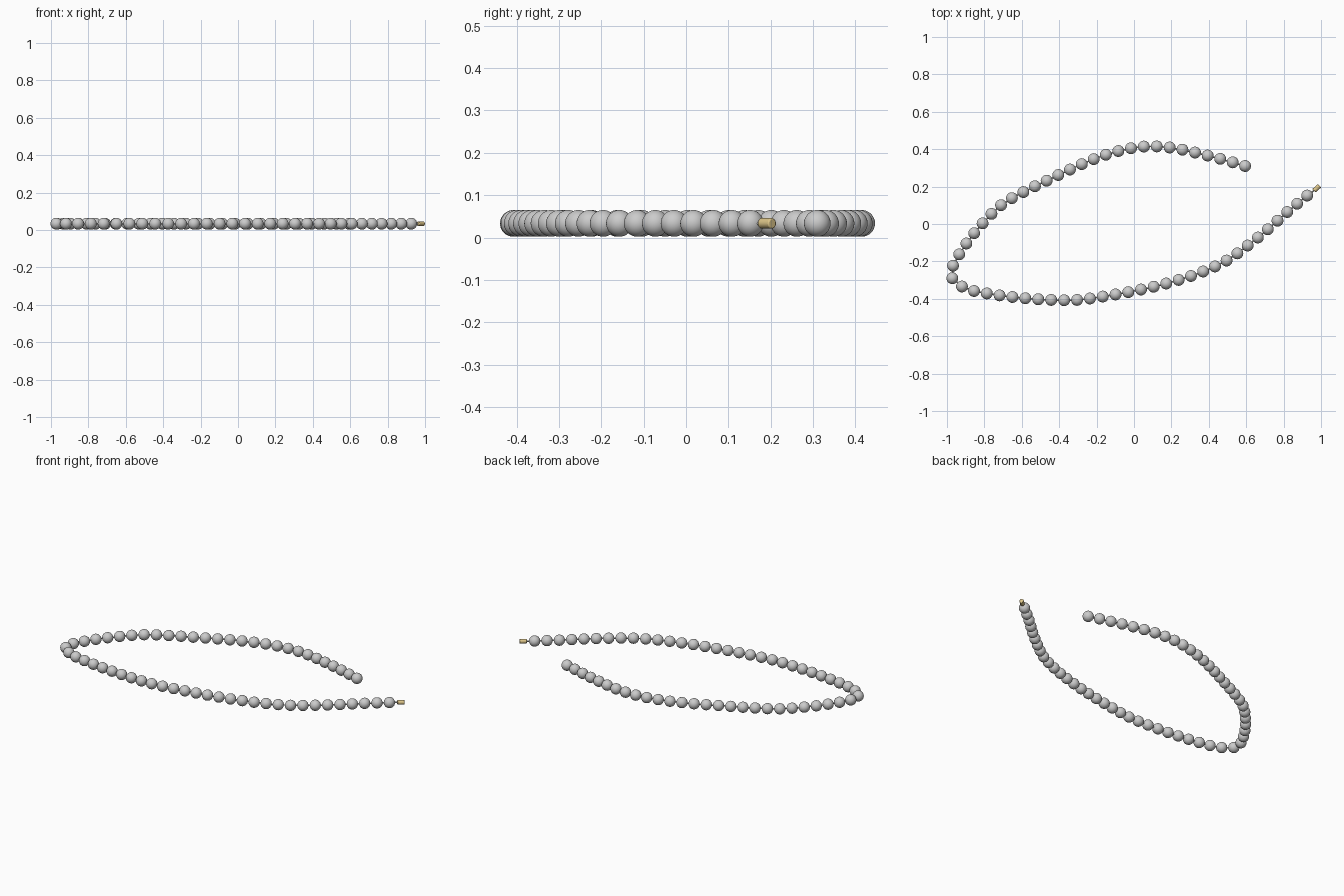
import bpy
from mathutils import Vector

if "Cube" in bpy.data.objects:
    bpy.data.objects.remove(bpy.data.objects["Cube"])

R, Z, COUNT = 0.0315, 0.0335, 58

# strand path seen from above, free end to clasp end
path = [(.594, .31), (.459, .349), (.327, .382), (.191, .409), (.052, .414), (-.084, .39),
        (-.215, .347), (-.343, .291), (-.466, .232), (-.591, .171), (-.709, .102), (-.81, .003),
        (-.896, -.104), (-.968, -.224), (-.971, -.291), (-.92, -.334), (-.856, -.358), (-.717, -.382),
        (-.581, -.397), (-.442, -.406), (-.306, -.406), (-.167, -.388), (-.03, -.364), (.106, -.335),
        (.239, -.299), (.37, -.254), (.496, -.195), (.608, -.115), (.717, -.027), (.819, .064), (.926, .152)]
pts = [Vector((x, y, Z)) for x, y in path]


def smooth_path(p, steps=16):
    """Catmull-Rom curve through p."""
    q = [2 * p[0] - p[1]] + p + [2 * p[-1] - p[-2]]
    out = []
    for a, b, c, d in zip(q, q[1:], q[2:], q[3:]):
        for i in range(steps):
            t = i / steps
            out.append(.5 * (2 * b + (c - a) * t + (2 * a - 5 * b + 4 * c - d) * t * t
                             + (3 * b - a - 3 * c + d) * t ** 3))
    return out + [p[-1]]


def even_spacing(p, n):
    """n points at equal distances along p."""
    dist = [0]
    for a, b in zip(p, p[1:]):
        dist.append(dist[-1] + (b - a).length)
    out, k = [], 0
    for i in range(n):
        s = dist[-1] * i / (n - 1)
        while k < len(p) - 2 and dist[k + 1] < s:
            k += 1
        out.append(p[k].lerp(p[k + 1], (s - dist[k]) / (dist[k + 1] - dist[k])))
    return out


def material(name, color):
    m = bpy.data.materials.new(name)
    m.diffuse_color = color
    m.use_nodes = True
    m.node_tree.nodes["Principled BSDF"].inputs["Base Color"].default_value = m.diffuse_color
    return m


gold = material("gold", (.72, .56, .25, 1))
centres = even_spacing(smooth_path(pts), COUNT)
end_dir = Vector((.75, .66, 0)).normalized()
clasp_at = Vector((.977, .191, Z))

# beads share one sphere mesh
bpy.ops.mesh.primitive_uv_sphere_add(segments=32, ring_count=16, radius=R, location=centres[0])
bead = bpy.context.object
bead.name = "bead"
bpy.ops.object.shade_smooth()
for c in centres[1:]:
    copy = bead.copy()
    copy.location = c
    bpy.context.collection.objects.link(copy)

# thin cord through the beads
cu = bpy.data.curves.new("cord", 'CURVE')
cu.dimensions = '3D'
cu.bevel_depth = .004
cu.bevel_resolution = 1
cu.use_fill_caps = True
line = centres + [clasp_at]
sp = cu.splines.new('POLY')
sp.points.add(len(line) - 1)
for p, c in zip(sp.points, line):
    p.co = (*c, 1)
bpy.context.collection.objects.link(bpy.data.objects.new("cord", cu))

# barrel clasp
bpy.ops.mesh.primitive_cylinder_add(vertices=24, radius=.0125, depth=.04, location=clasp_at)
clasp = bpy.context.object
clasp.name = "clasp"
clasp.rotation_euler = end_dir.to_track_quat('Z', 'Y').to_euler()
clasp.data.materials.append(gold)
bev = clasp.modifiers.new("soft_rim", 'BEVEL')
bev.width = .003
bev.segments = 2
bpy.ops.object.shade_smooth_by_angle()
